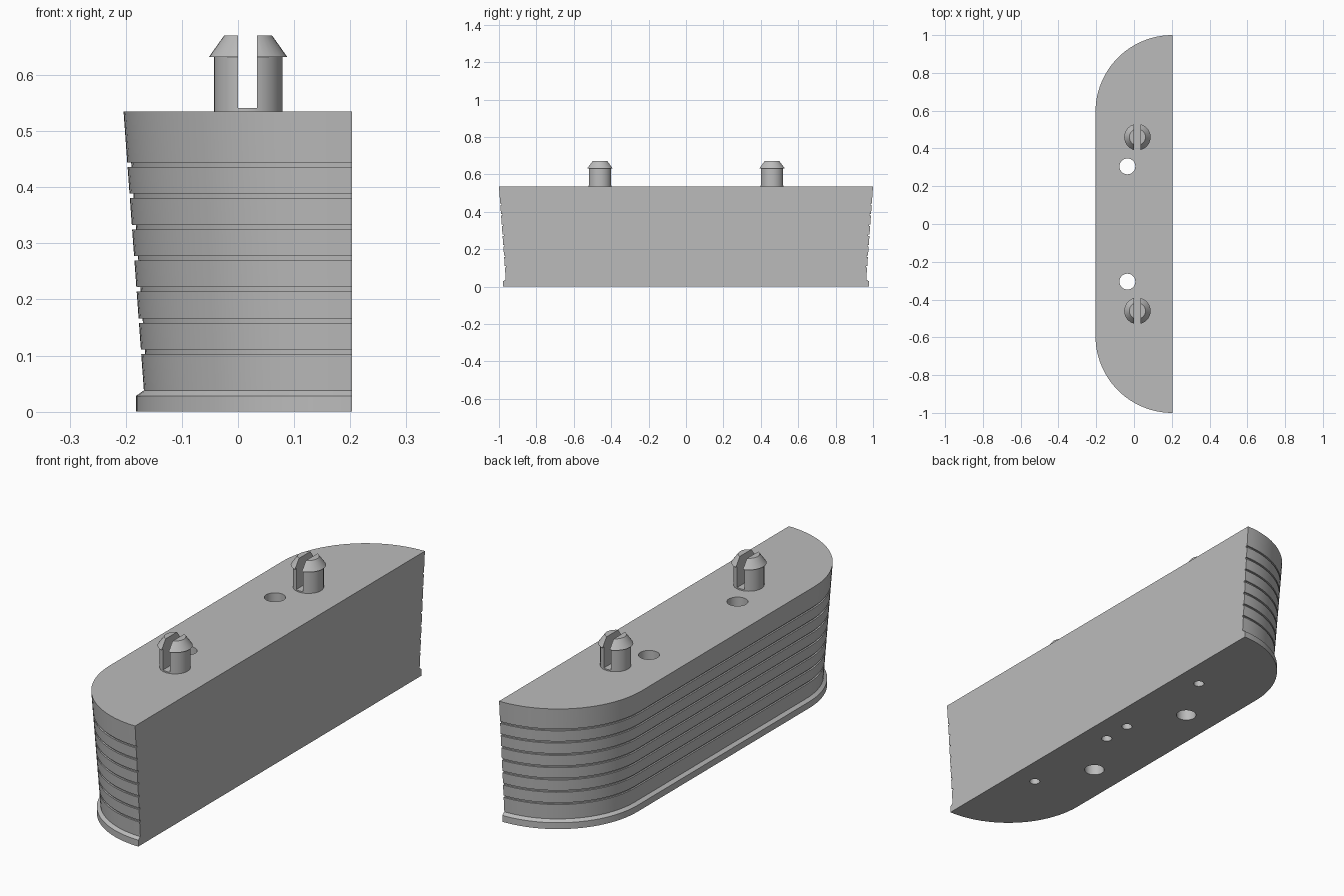
import bpy, bmesh
from math import cos, sin, pi

cube = bpy.data.objects.get("Cube")
if cube:
    bpy.data.objects.remove(cube, do_unlink=True)

grey = bpy.data.materials.new("plain grey")
grey.use_nodes = True
grey.diffuse_color = (0.5, 0.5, 0.5, 1)
grey.node_tree.nodes["Principled BSDF"].inputs["Base Color"].default_value = (0.5, 0.5, 0.5, 1)

BACK, HEIGHT, STRAIGHT, CORNER = 0.203, 0.535, 0.593, 0.407


def loft(name, rings):
    """Skin a stack of closed rings and cap both ends."""
    bm = bmesh.new()
    loops = [[bm.verts.new(p) for p in ring] for ring in rings]
    for low, high in zip(loops, loops[1:]):
        for i in range(len(low)):
            bm.faces.new((low[i - 1], low[i], high[i], high[i - 1]))
    bm.faces.new(loops[0])
    bm.faces.new(loops[-1])
    bmesh.ops.recalc_face_normals(bm, faces=bm.faces)
    mesh = bpy.data.meshes.new(name)
    bm.to_mesh(mesh)
    bm.free()
    mesh.materials.append(grey)
    obj = bpy.data.objects.new(name, mesh)
    bpy.context.collection.objects.link(obj)
    return obj


def circle(x, y, z, r, n=32):
    return [(x + r * cos(2 * pi * i / n), y + r * sin(2 * pi * i / n), z) for i in range(n)]


def rectangle(x0, x1, y0, y1, z):
    return [(x0, y0, z), (x1, y0, z), (x1, y1, z), (x0, y1, z)]


def outline(z, inset, n=24):
    """Long plan with a flat back and two rounded corners."""
    r = CORNER - inset
    half = [(BACK - r * sin(pi / 2 * i / n), STRAIGHT + r * cos(pi / 2 * i / n), z) for i in range(n + 1)]
    return half + [(x, -y, z) for x, y, z in reversed(half)]


def cut(obj, cutter):
    mod = obj.modifiers.new("cut", "BOOLEAN")
    mod.operation, mod.solver, mod.object = "DIFFERENCE", "EXACT", cutter
    bpy.context.view_layer.objects.active = obj
    bpy.ops.object.modifier_apply(modifier=mod.name)
    bpy.data.objects.remove(cutter, do_unlink=True)


def smooth(obj):
    bpy.ops.object.select_all(action="DESELECT")
    obj.select_set(True)
    bpy.context.view_layer.objects.active = obj
    bpy.ops.object.shade_smooth_by_angle(angle=pi / 6)


# Tapered body: foot lip, then a leaning wall with seven grooves
def lean(z):
    return 0.039 * (1 - z / HEIGHT)


rings = [outline(0, 0.022), outline(0.028, 0.022), outline(0.038, lean(0.038))]
for k in range(7):
    low = 0.103 + k * 0.0555
    high = low + 0.008
    for z, depth in ((low, 0), (low, 0.007), (high, 0.007), (high, 0)):
        rings.append(outline(z, lean(z) + depth))
rings.append(outline(HEIGHT, 0))
body = loft("body", rings)

# Through holes and blind screw holes
for side in (-1, 1):
    y = 0.305 * side
    cut(body, loft("through_hole", [circle(-0.035, y, z, 0.042) for z in (-0.1, 0.7)]))
    for y in (0.067 * side, 0.545 * side):
        cut(body, loft("screw_hole", [circle(0.096, y, z, 0.022, 24) for z in (-0.1, 0.2)]))
smooth(body)

# Split snap pegs on top
for side, label in ((-1, "front"), (1, "rear")):
    y = 0.46 * side
    profile = [(0.53, 0.061), (0.632, 0.061), (0.632, 0.07), (0.67, 0.043)]
    peg = loft(label + "_peg", [circle(0.018, y, z, r) for z, r in profile])
    cut(peg, loft("slot", [rectangle(0, 0.034, y - 0.1, y + 0.1, z) for z in (0.541, 0.8)]))
    smooth(peg)
